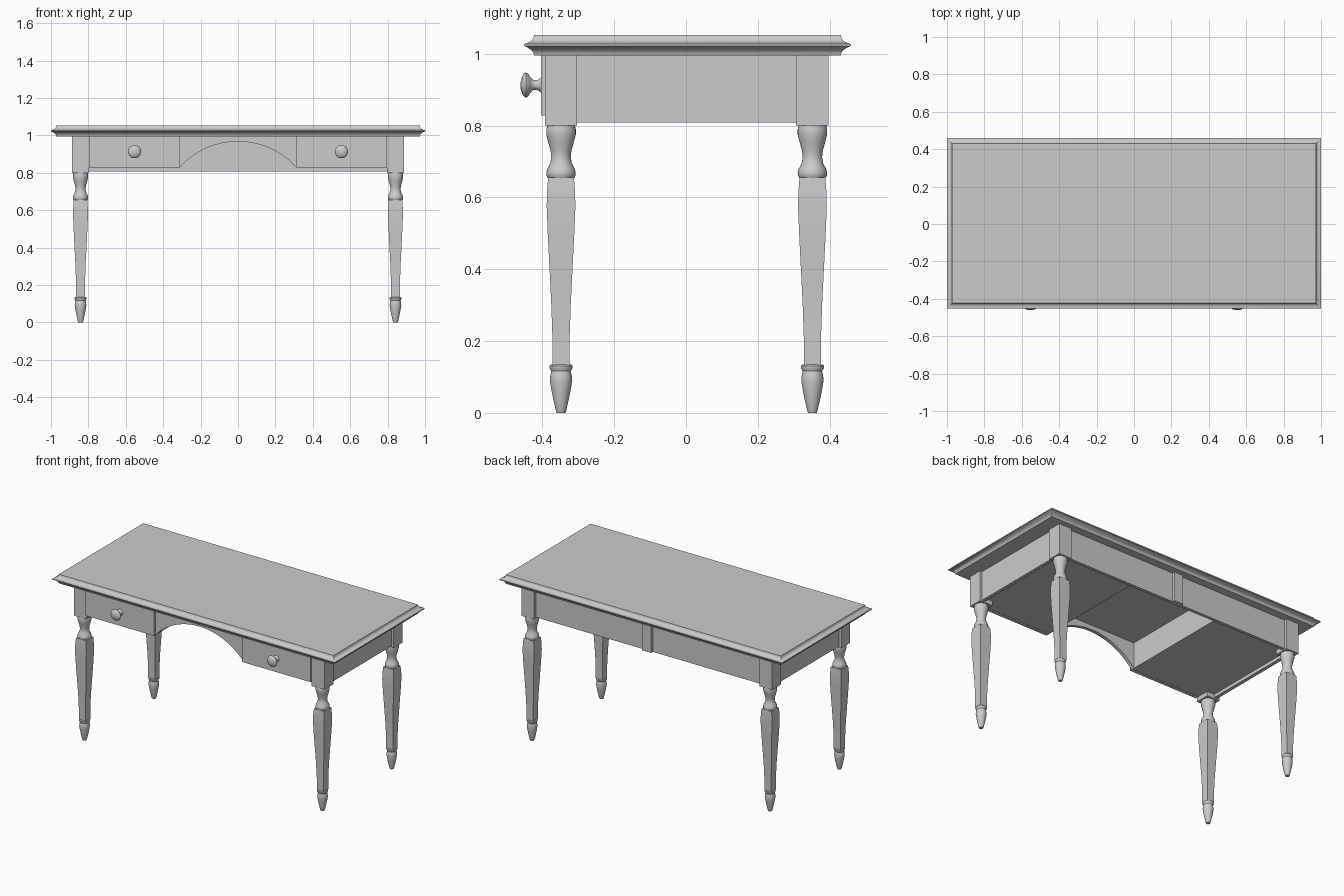
import bpy
import bmesh
from math import cos, sin, pi, sqrt
from mathutils import Matrix

if "Cube" in bpy.data.objects:
    bpy.data.objects.remove(bpy.data.objects["Cube"], do_unlink=True)

GREY = (0.6, 0.6, 0.6, 1)
paint = bpy.data.materials.new("plain grey")
paint.use_nodes = True
paint.diffuse_color = GREY
paint.node_tree.nodes["Principled BSDF"].inputs["Base Color"].default_value = GREY


def finish(name, bm, smooth=None):
    bmesh.ops.recalc_face_normals(bm, faces=bm.faces)
    mesh = bpy.data.meshes.new(name)
    bm.to_mesh(mesh)
    bm.free()
    mesh.materials.append(paint)
    ob = bpy.data.objects.new(name, mesh)
    bpy.context.collection.objects.link(ob)
    if smooth:
        bpy.ops.object.select_all(action="DESELECT")
        ob.select_set(True)
        bpy.context.view_layer.objects.active = ob
        bpy.ops.object.shade_smooth_by_angle(angle=smooth)
    return ob


def box(name, x0, x1, y0, y1, z0, z1):
    bm = bmesh.new()
    bmesh.ops.create_cube(bm, size=1)
    for v in bm.verts:
        v.co = (x0 + (v.co.x + 0.5) * (x1 - x0),
                y0 + (v.co.y + 0.5) * (y1 - y0),
                z0 + (v.co.z + 0.5) * (z1 - z0))
    return finish(name, bm)


def loft(bm, rings):
    """Skin a stack of equal-length rings and cap both ends."""
    rows = [[bm.verts.new(p) for p in ring] for ring in rings]
    n = len(rows[0])
    for a, b in zip(rows, rows[1:]):
        for i in range(n):
            bm.faces.new((a[i], a[(i + 1) % n], b[(i + 1) % n], b[i]))
    bm.faces.new(rows[0])
    bm.faces.new(rows[-1])


def turned(bm, profile, sides=28):
    loft(bm, [[(r * cos(2 * pi * i / sides), r * sin(2 * pi * i / sides), z)
               for i in range(sides)] for r, z in profile])


def rect(hx, hy, z):
    return [(-hx, -hy, z), (hx, -hy, z), (hx, hy, z), (-hx, hy, z)]


# Table top with a moulded edge (inset, height)
EDGE = [(0.028, 0.995), (0.026, 1.003), (0.021, 1.010), (0.012, 1.016),
        (0.0, 1.022), (0.0, 1.027), (0.012, 1.031), (0.021, 1.036),
        (0.026, 1.043), (0.028, 1.053)]
bm = bmesh.new()
loft(bm, [rect(1 - d, 0.455 - d, z) for d, z in EDGE])
bmesh.ops.translate(bm, verts=bm.verts, vec=(0, 0.004, 0))
finish("table_top", bm, 0.7)

# Legs: square block, turned vase, square taper, turned foot
VASE = [(0.038, 0.802), (0.041, 0.790), (0.041, 0.775), (0.036, 0.755),
        (0.029, 0.730), (0.027, 0.712), (0.030, 0.695), (0.038, 0.680),
        (0.041, 0.669), (0.040, 0.660), (0.036, 0.653)]
TAPER = [(0.036, 0.655), (0.039, 0.615), (0.040, 0.575), (0.037, 0.500),
         (0.032, 0.400), (0.027, 0.300), (0.024, 0.210), (0.024, 0.132)]
FOOT = [(0.028, 0.135), (0.032, 0.131), (0.032, 0.125), (0.027, 0.116),
        (0.030, 0.103), (0.031, 0.090), (0.027, 0.065), (0.021, 0.035),
        (0.014, 0.005), (0.012, 0.0)]
for side, sx in (("left", 1), ("right", -1)):
    for end, y in (("front", -0.348), ("back", 0.352)):
        x = sx * 0.842
        tag = f"{end}_{side}"
        box(f"leg_block_{tag}", x - 0.045, x + 0.045, y - 0.045, y + 0.045, 0.8, 0.996)
        bm = bmesh.new()
        turned(bm, VASE)
        loft(bm, [rect(r, r, z) for r, z in TAPER])
        turned(bm, FOOT)
        bmesh.ops.translate(bm, verts=bm.verts, vec=(x, y, 0))
        finish(f"leg_{tag}", bm, 0.6)

# Knob, turned about the front-to-back axis (radius, distance out)
KNOB = [(0.022, 0.0), (0.016, 0.006), (0.013, 0.014), (0.014, 0.022),
        (0.021, 0.030), (0.032, 0.037), (0.035, 0.042), (0.033, 0.047),
        (0.025, 0.053), (0.012, 0.057), (0.003, 0.058)]
for side, sx in (("left", 1), ("right", -1)):
    def span(a, b):
        return sorted((sx * a, sx * b))
    # Drawer front, case behind it, side apron and back panel
    box(f"drawer_front_{side}", *span(0.31, 0.797), -0.404, -0.38, 0.828, 0.996)
    box(f"drawer_case_{side}", *span(0.31, 0.86), -0.381, 0.36, 0.829, 0.996)
    box(f"side_apron_{side}", *span(0.85, 0.872), -0.31, 0.31, 0.808, 0.996)
    box(f"back_panel_{side}", *span(0.03, 0.8), 0.36, 0.38, 0.808, 0.996)
    bm = bmesh.new()
    turned(bm, KNOB, 24)
    bmesh.ops.transform(bm, verts=bm.verts, matrix=Matrix.Translation(
        (sx * 0.553, -0.403, 0.913)) @ Matrix.Rotation(pi / 2, 4, "X"))
    finish(f"knob_{side}", bm, 0.8)

# Post in the middle of the back
box("back_post", -0.032, 0.032, 0.358, 0.397, 0.808, 0.996)

# Arched panel over the knee space
HALF, RISE, SPRING = 0.305, 0.139, 0.828
radius = (HALF ** 2 + RISE ** 2) / (2 * RISE)
bm = bmesh.new()
STEPS = 32
rows = []
for i in range(STEPS + 1):
    x = HALF * (2 * i / STEPS - 1)
    z = SPRING + RISE - radius + sqrt(radius ** 2 - x ** 2)
    rows.append([(x * 1.02, -0.392, z), (x * 1.02, -0.392, 0.996),
                 (x * 1.02, -0.37, 0.996), (x * 1.02, -0.37, z)])
loft(bm, rows)
finish("arch_panel", bm, 0.5)
